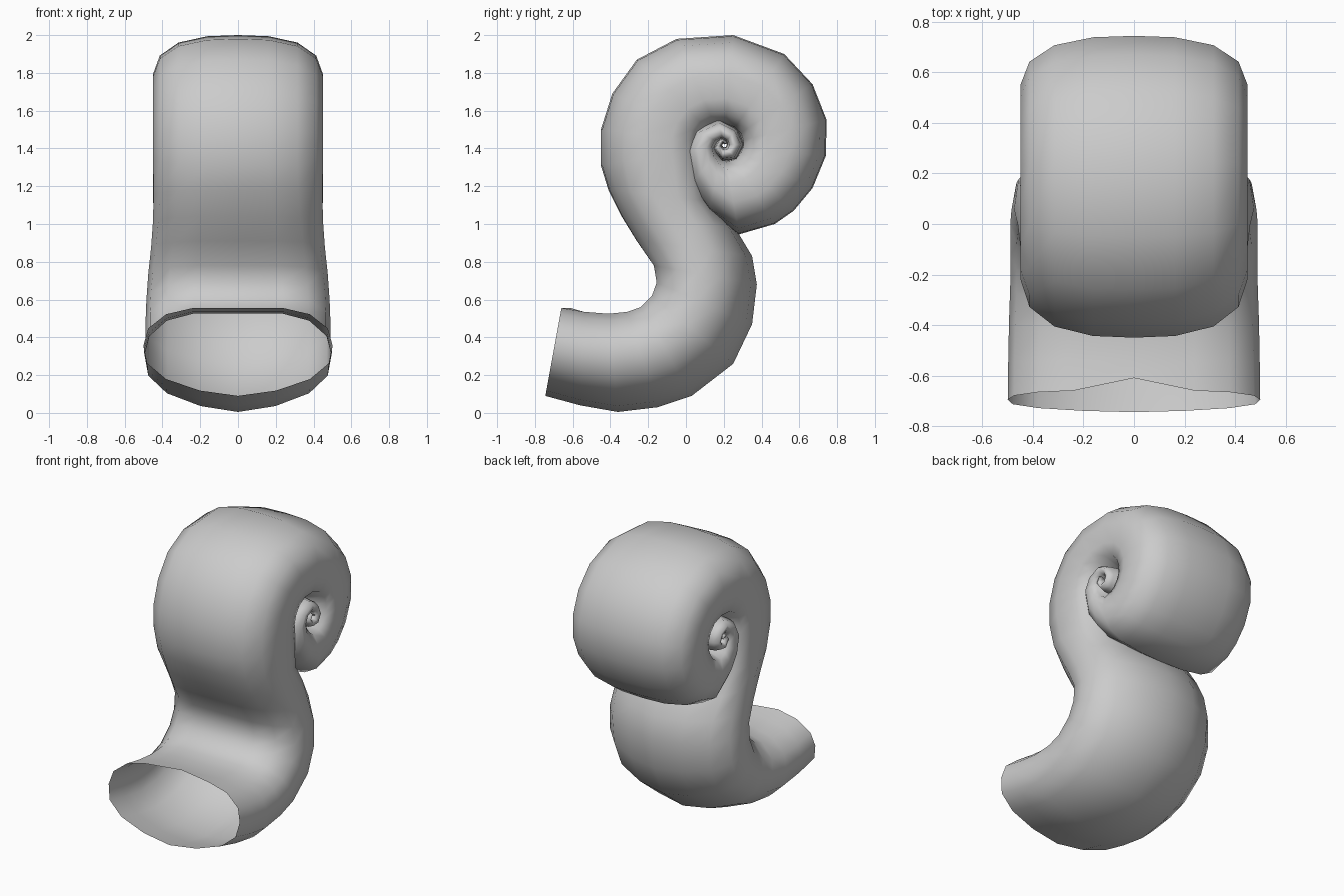
import bpy, bmesh
from mathutils import Vector

if "Cube" in bpy.data.objects:
    bpy.data.objects.remove(bpy.data.objects["Cube"])

# Half cross-sections (sideways, depth): stem is an oval, coil is a flat-sided band
STEM = [(0, 0), (.48, 0), (.76, .07), (.95, .23), (1, .42), (.96, .63), (.76, .81), (.4, .94), (0, 1)]
COIL = [(0, 0), (.36, .012), (.7, .08), (.92, .22), (1, .42), (.99, .68), (.94, .84), (.6, .95), (0, 1)]
CENTRE = Vector((0.2, 1.42))

# Stem stations: upper edge (y, z), lower edge (y, z), half width, blend towards coil
stations = [
    ((-.66, .555), (-.745, .09), .50, 0),
    ((-.54, .535), (-.56, .04), .498, 0),
    ((-.41, .525), (-.36, .005), .495, 0),
    ((-.31, .535), (-.15, .03), .49, 0),
    ((-.24, .56), (.03, .09), .49, 0),
    ((-.18, .62), (.25, .26), .49, 0),
    ((-.155, .69), (.35, .47), .485, 0),
    ((-.17, .78), (.375, .68), .475, .1),
    ((-.26, .91), (.35, .83), .46, .25),
    ((-.34, 1.04), (.26, .98), .45, .5),
    ((-.41, 1.18), (.14, 1.12), .447, .8),
]
# Outer edge of the coil, winding in to the centre
coil_edge = [
    (-.45, 1.31), (-.45, 1.5), (-.39, 1.69), (-.26, 1.87), (-.05, 1.98), (.25, 2.0),
    (.52, 1.9), (.67, 1.74), (.745, 1.55), (.74, 1.36), (.67, 1.19), (.57, 1.07),
    (.47, 1.0), (.28, .945), (.12, 1.06), (.02, 1.2), (-.02, 1.38), (.04, 1.5),
    (.17, 1.56), (.27, 1.51), (.31, 1.42), (.27, 1.34), (.19, 1.33), (.14, 1.4),
    (.18, 1.46), (.23, 1.43)]
for i, p in enumerate(coil_edge):
    inner = CENTRE + .15 * (Vector(p) - CENTRE)
    stations.append((p, tuple(inner), .45 if i < 14 else .45 - .001 * (i - 13), 1))


def ring(upper, lower, half, blend):
    a, b = Vector(upper), Vector(lower)
    pts = []
    for s, c in zip(STEM, COIL):
        u = s[0] + (c[0] - s[0]) * blend
        v = s[1] + (c[1] - s[1]) * blend
        q = a.lerp(b, v)
        pts.append(Vector((u * half, q.x, q.y)))
    mirrored = [Vector((-p.x, p.y, p.z)) for p in reversed(pts[1:-1])]
    return pts + mirrored


# Sweep the sections into one open-mouthed shell
bm = bmesh.new()
rings = [[bm.verts.new(p) for p in ring(*s)] for s in stations]
rings[0][0].co.y = -.61
n = len(rings[0])
for r0, r1 in zip(rings, rings[1:]):
    for i in range(n):
        j = (i + 1) % n
        bm.faces.new((r0[i], r0[j], r1[j], r1[i]))
bm.faces.new(rings[-1])
bmesh.ops.recalc_face_normals(bm, faces=bm.faces)
mesh = bpy.data.meshes.new("spiral_shell")
bm.to_mesh(mesh)
bm.free()
for f in mesh.polygons:
    f.use_smooth = True
shell = bpy.data.objects.new("spiral_shell", mesh)
bpy.context.collection.objects.link(shell)
